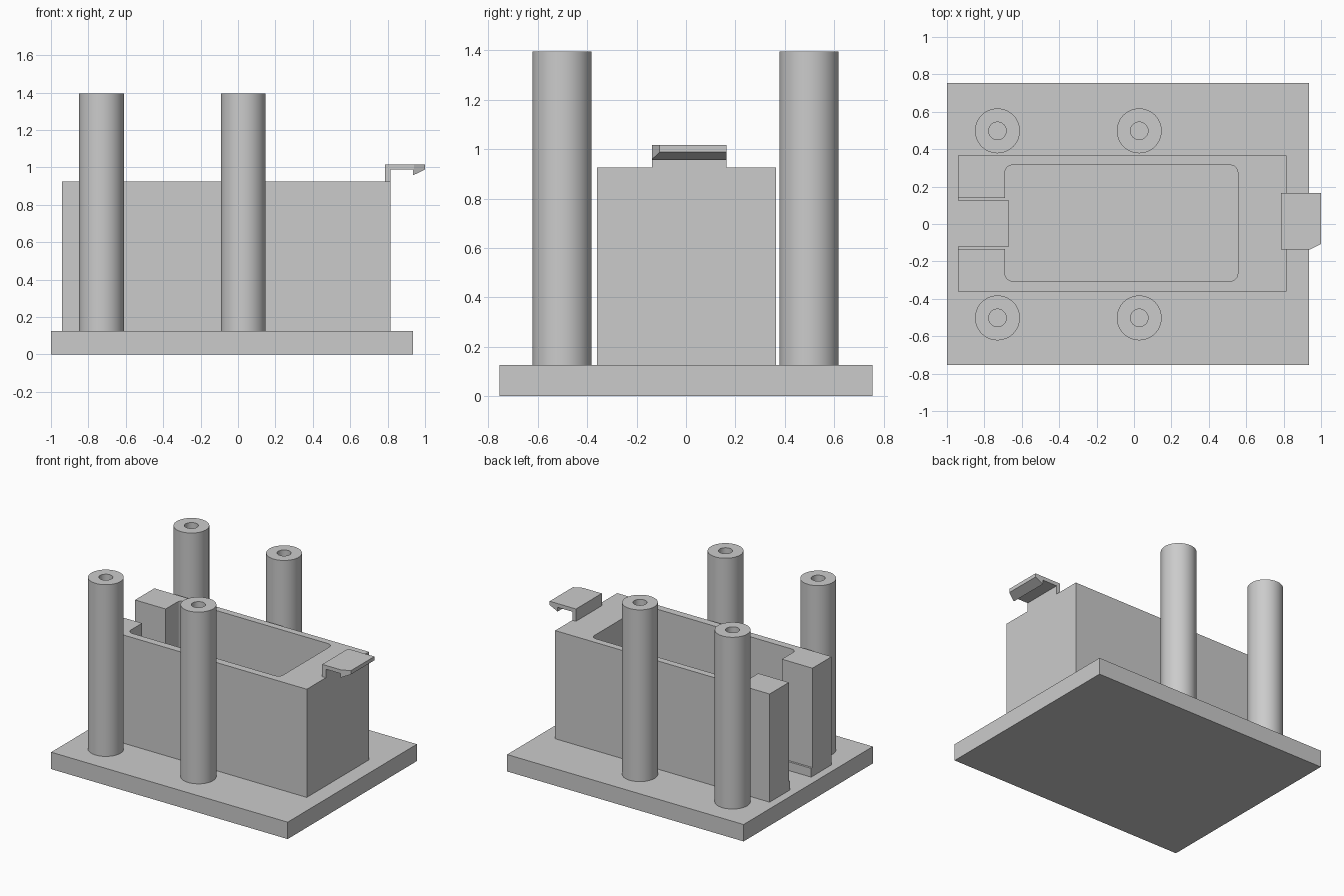
import bpy
import bmesh
from math import cos, sin, pi, radians

if "Cube" in bpy.data.objects:
    bpy.data.objects.remove(bpy.data.objects["Cube"], do_unlink=True)

grey = bpy.data.materials.new("light grey plastic")
grey.use_nodes = True
grey.diffuse_color = (0.6, 0.6, 0.6, 1)
grey.node_tree.nodes["Principled BSDF"].inputs["Base Color"].default_value = (0.6, 0.6, 0.6, 1)


def extrude(name, points, offset):
    """Extrude a closed 3D outline along an offset vector."""
    bm = bmesh.new()
    face = bm.faces.new([bm.verts.new(p) for p in points])
    grown = bmesh.ops.extrude_face_region(bm, geom=[face], use_keep_orig=True)
    new_verts = [g for g in grown["geom"] if isinstance(g, bmesh.types.BMVert)]
    bmesh.ops.translate(bm, verts=new_verts, vec=offset)
    bmesh.ops.recalc_face_normals(bm, faces=bm.faces)
    mesh = bpy.data.meshes.new(name)
    bm.to_mesh(mesh)
    bm.free()
    obj = bpy.data.objects.new(name, mesh)
    bpy.context.collection.objects.link(obj)
    mesh.materials.append(grey)
    return obj


def prism(name, outline, z0, z1):
    return extrude(name, [(x, y, z0) for x, y in outline], (0, 0, z1 - z0))


def box(name, x0, x1, y0, y1, z0, z1):
    return prism(name, [(x0, y0), (x1, y0), (x1, y1), (x0, y1)], z0, z1)


def circle(cx, cy, r, n=48):
    return [(cx + r * cos(2 * pi * i / n), cy + r * sin(2 * pi * i / n)) for i in range(n)]


def corner(cx, cy, r, start):
    """Quarter arc, counter-clockwise from a start angle in degrees."""
    return [(cx + r * cos(radians(start + 15 * i)), cy + r * sin(radians(start + 15 * i)))
            for i in range(7)]


def cut(obj, cutter):
    cutter.hide_render = True
    mod = obj.modifiers.new("cut", "BOOLEAN")
    mod.operation = "DIFFERENCE"
    mod.solver = "EXACT"
    mod.object = cutter
    bpy.context.view_layer.objects.active = obj
    bpy.ops.object.modifier_apply(modifier=mod.name)
    bpy.data.objects.remove(cutter, do_unlink=True)


BASE_TOP = 0.125

# Base plate
box("base_plate", -1, 0.935, -0.755, 0.755, 0, BASE_TOP)

# Housing with a rounded pocket open through a slot at one end
housing = box("housing", -0.94, 0.815, -0.36, 0.365, BASE_TOP, 0.925)
x0, x1, y0, y1, r = -0.69, 0.555, -0.305, 0.315, 0.04
pocket = (corner(x0 + r, y0 + r, r, 180) + corner(x1 - r, y0 + r, r, 270)
          + corner(x1 - r, y1 - r, r, 0) + corner(x0 + r, y1 - r, r, 90)
          + [(x0, 0.14), (-1.1, 0.14), (-1.1, -0.135), (x0, -0.135)])
cut(housing, prism("pocket_cutter", pocket, 0.19, 1.1))

# Narrower groove through the pocket floor
cut(housing, box("groove_cutter", -1.1, -0.67, -0.12, 0.125, 0, 0.5))

# Latch: stem, arm and hooked lip, with one clipped corner
profile = [(0.785, 0.925), (0.815, 0.925), (0.815, 0.988), (0.935, 0.988),
           (0.935, 0.957), (1, 0.988), (1, 1.016), (0.785, 1.016)]
latch = extrude("latch", [(x, -0.137, z) for x, z in profile], (0, 0.302, 0))
clip = [(0.94, -0.137), (0.88, -0.167), (1.06, -0.167), (1.06, -0.077)]
cut(latch, prism("latch_cutter", clip, 0.8, 1.1))

# Four hollow posts
for end, x in (("rear", -0.73), ("middle", 0.028)):
    for side, y in (("right", -0.502), ("left", 0.498)):
        post = prism(f"{end}_{side}_post", circle(x, y, 0.12), BASE_TOP, 1.395)
        cut(post, prism("bore_cutter", circle(x, y, 0.047), 0, 1.5))
        bpy.ops.object.select_all(action="DESELECT")
        post.select_set(True)
        bpy.context.view_layer.objects.active = post
        bpy.ops.object.shade_smooth_by_angle(angle=radians(30))
